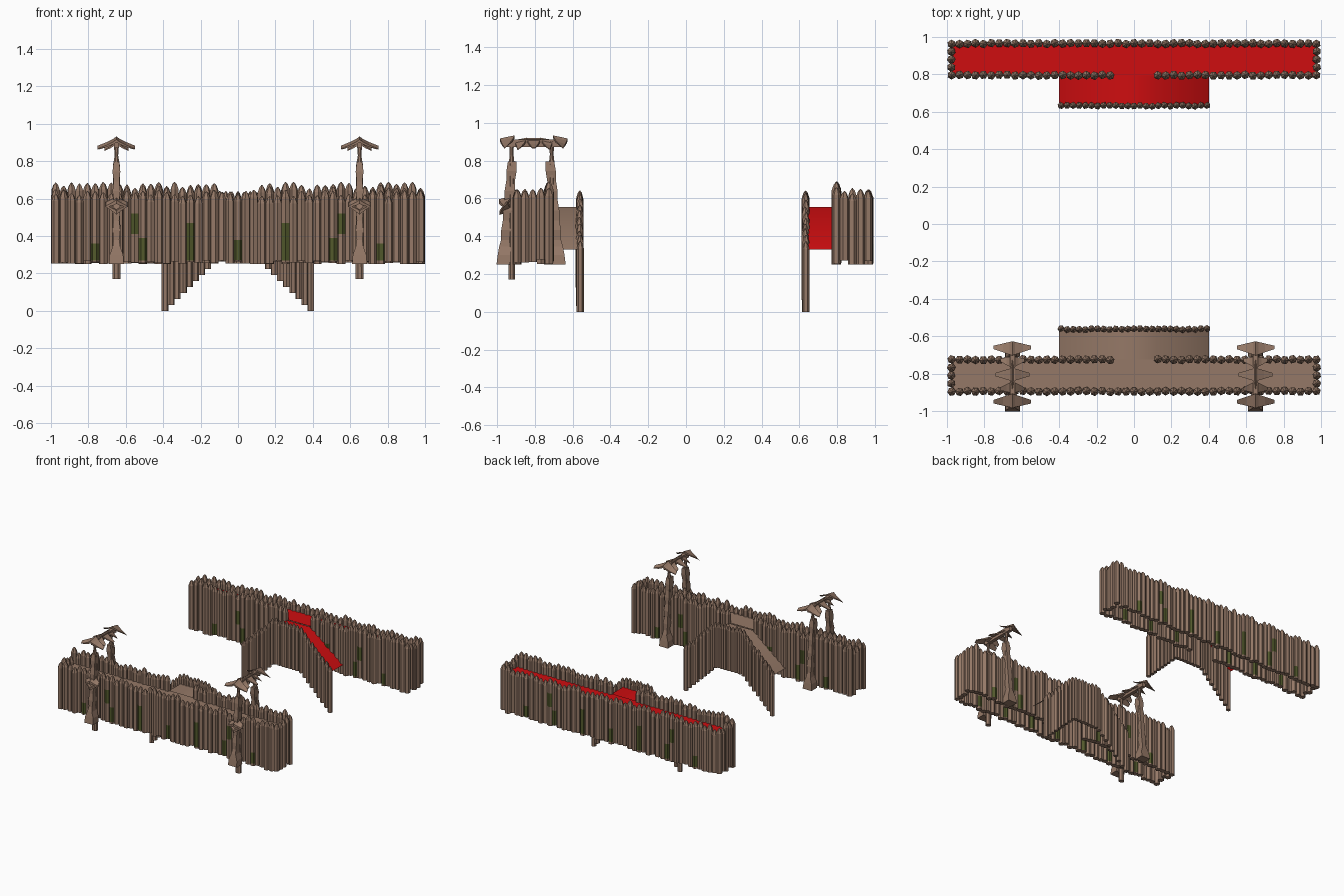
import bpy, bmesh, math, random

if "Cube" in bpy.data.objects:
    bpy.data.objects.remove(bpy.data.objects["Cube"])

random.seed(4)


def material(name, rgb):
    m = bpy.data.materials.new(name)
    m.diffuse_color = (*rgb, 1)
    m.use_nodes = True
    m.node_tree.nodes["Principled BSDF"].inputs["Base Color"].default_value = m.diffuse_color
    return m


WOOD = material("brown wood", (0.30, 0.19, 0.135))
MOSS = material("moss green", (0.085, 0.10, 0.025))
RED = material("red carpet", (0.62, 0.004, 0.005))


def finish(bm, name, mats, smooth=False, recalc=True):
    if recalc:
        bmesh.ops.recalc_face_normals(bm, faces=bm.faces)
    me = bpy.data.meshes.new(name)
    bm.to_mesh(me)
    bm.free()
    for m in mats:
        me.materials.append(m)
    for p in me.polygons:
        p.use_smooth = smooth
    ob = bpy.data.objects.new(name, me)
    bpy.context.collection.objects.link(ob)
    return ob


def loft(bm, rings, moss_at=None):
    """Skin a stack of rings (lists of points) and cap both ends."""
    loops = [[bm.verts.new(p) for p in r] for r in rings]
    n = len(loops[0])
    for i in range(len(loops) - 1):
        for k in range(n):
            f = bm.faces.new((loops[i][k], loops[i][(k + 1) % n],
                              loops[i + 1][(k + 1) % n], loops[i + 1][k]))
            if i == moss_at:
                f.material_index = 1
    bm.faces.new(loops[0][::-1])
    bm.faces.new(loops[-1])


def ngon(x, y, z, rx, ry, n=6, turn=0.0):
    return [(x + rx * math.cos(turn + math.tau * k / n),
             y + ry * math.sin(turn + math.tau * k / n), z) for k in range(n)]


def log(bm, x, y, z0, z1, r, moss=None):
    """Sharpened stake, optionally with a mossy band."""
    t = random.uniform(0, 1)
    zs = [(z0, r)]
    if moss:
        zs += [(max(moss[0], z0 + 0.004), r), (moss[1], r)]
    zs += [(z1 - 0.04, r), (z1 - 0.012, r * 0.55), (z1, r * 0.08)]
    loft(bm, [ngon(x, y, z, q, q, 6, t) for z, q in zs], 1 if moss else None)


# moss bands: distance from centre -> height range
MOSS_BANDS = [(0.0, 0.27, 0.38), (0.26, 0.27, 0.47), (0.50, 0.27, 0.39),
              (0.545, 0.41, 0.52), (0.76, 0.27, 0.36)]


def moss_for(x):
    for bx, a, b in MOSS_BANDS:
        if abs(abs(x) - bx) < 0.0215:
            return (a, b)


def jit(a):
    return random.uniform(-a, a)


def rampart(label, s, off, floor_mat):
    def Y(v):
        return s * v + off

    outer, inner, fence = Y(0.895), Y(0.725), Y(0.562)
    n = 46
    xs = [-0.975 + 1.95 * i / n for i in range(n + 1)]

    # long outer palisade
    bm = bmesh.new()
    for x in xs:
        log(bm, x, outer + jit(0.003), 0.26 + jit(0.01), 0.63 + jit(0.018), 0.0235, moss_for(x))
    finish(bm, label + "_outer_palisade", [WOOD, MOSS])

    # inner palisade with the entrance gap
    bm = bmesh.new()
    for x in xs:
        if abs(x) > 0.11:
            log(bm, x, inner + jit(0.003), 0.26 + jit(0.01), 0.67 + jit(0.02), 0.0235, moss_for(x))
    finish(bm, label + "_inner_palisade", [WOOD, MOSS])

    # short end walls
    bm = bmesh.new()
    for x in (-0.977, 0.977):
        for i in range(1, 4):
            y = inner + (outer - inner) * i / 4
            log(bm, x, y, 0.26 + jit(0.02), 0.64 + jit(0.02), 0.0235)
    finish(bm, label + "_end_palisade", [WOOD, MOSS])

    # sloping stake fence beside the ramps
    bm = bmesh.new()
    for i in range(25):
        x = -0.39 + 0.78 * i / 24
        drop = 0.265 * max(0, abs(x) - 0.12) / 0.27
        log(bm, x, fence + jit(0.003), 0.265 - drop, 0.635 - drop + jit(0.008), 0.019)
    finish(bm, label + "_ramp_fence", [WOOD])

    # walkway floor
    bm = bmesh.new()
    a, b = sorted((outer, inner))
    bm.faces.new([bm.verts.new(p) for p in
                  ((-0.975, a, 0.56), (0.975, a, 0.56), (0.975, b, 0.56), (-0.975, b, 0.56))])
    finish(bm, label + "_walkway", [floor_mat], recalc=False)

    # double ramp, smooth shaded
    bm = bmesh.new()
    a, b = sorted((inner, fence))
    prof = [(-0.4, 0.33), (-0.12, 0.555), (0.12, 0.555), (0.4, 0.33)]
    rows = [(bm.verts.new((x, a, z)), bm.verts.new((x, b, z))) for x, z in prof]
    for p, q in zip(rows, rows[1:]):
        bm.faces.new((p[0], q[0], q[1], p[1]))
    finish(bm, label + "_ramp", [floor_mat], True, recalc=False)


rampart("front", -1, 0, WOOD)
rampart("back", 1, 0.07, RED)


def shingle(bm, x, y, w, d, top, drop, shift=0.0, tilt=0.0, thick=0.014):
    """Bent roof piece: ridge in the middle, narrowing to the eaves."""
    rings = []
    for t in (-1, -0.5, -0.15, 0, 0.15, 0.5, 1):
        a = abs(t)
        z = top - drop * a ** 0.75
        h = d * (1 - 0.75 * a)
        c = y + shift * a
        th = thick * (1.1 - 0.8 * a)
        px = x + w * t
        rings.append([(px, c - h, z - tilt), (px, c + h, z + tilt),
                      (px, c + h, z + tilt - th), (px, c - h, z - tilt - th)])
    loft(bm, rings)


def carved_board(bm, x, s, ybase):
    """Leaning board with a flared foot and notched edges; s = outward side."""
    rows = [(0.25, 0.040, 0.036), (0.30, 0.036, 0.034), (0.345, 0.020, 0.030)]
    for i in range(9):
        z = 0.38 + 0.052 * i
        rows.append((z, 0.021 if i % 2 else 0.015, 0.027 if i % 2 else 0.023))
    rings = []
    for z, hx, hy in rows:
        c = ybase + s * 0.048 * (0.8 - z) / 0.55
        rings.append([(x - hx, c - hy, z), (x + hx, c - hy, z),
                      (x + hx, c + hy, z), (x - hx, c + hy, z)])
    loft(bm, rings)


for side, x in (("left", -0.65), ("right", 0.65)):
    # posts
    bm = bmesh.new()
    loft(bm, [ngon(x, -0.922, z, rx, ry, 8, 0.39) for z, rx, ry in
              ((0.17, 0.024, 0.019), (0.78, 0.02, 0.017), (0.83, 0.010, 0.011), (0.90, 0.016, 0.013))])
    loft(bm, [ngon(x, -0.71, z, rx, ry, 8, 0.39) for z, rx, ry in
              ((0.26, 0.022, 0.018), (0.78, 0.02, 0.017), (0.83, 0.010, 0.011), (0.90, 0.016, 0.013))])
    finish(bm, side + "_gate_posts", [WOOD])

    # carved leaning boards
    bm = bmesh.new()
    carved_board(bm, x, -1, -0.918)
    carved_board(bm, x, 1, -0.72)
    finish(bm, side + "_carved_boards", [WOOD])

    # overlapping roof pieces
    bm = bmesh.new()
    for y, w, d, top, sh, tilt in ((-0.945, 0.10, 0.038, 0.925, -0.005, 0.008),
                                   (-0.872, 0.065, 0.032, 0.915, -0.01, 0.006),
                                   (-0.805, 0.09, 0.036, 0.918, 0.0, 0.0),
                                   (-0.738, 0.065, 0.032, 0.915, 0.01, -0.006),
                                   (-0.665, 0.10, 0.038, 0.925, 0.005, -0.008)):
        shingle(bm, x, y, w, d, top, 0.05, sh, tilt)
    # ridge beam under the roof
    loft(bm, [[(x - 0.014, y, 0.872), (x + 0.014, y, 0.872),
               (x + 0.014, y, 0.912), (x - 0.014, y, 0.912)] for y in (-0.95, -0.66)])
    finish(bm, side + "_gate_roof", [WOOD])

    # small front ornament
    bm = bmesh.new()
    shingle(bm, x, -0.955, 0.062, 0.034, 0.605, 0.035, 0.0, 0.01, 0.02)
    shingle(bm, x, -0.955, 0.062, 0.030, 0.545, -0.03, 0.0, 0.01, 0.02)
    finish(bm, side + "_front_ornament", [WOOD])
